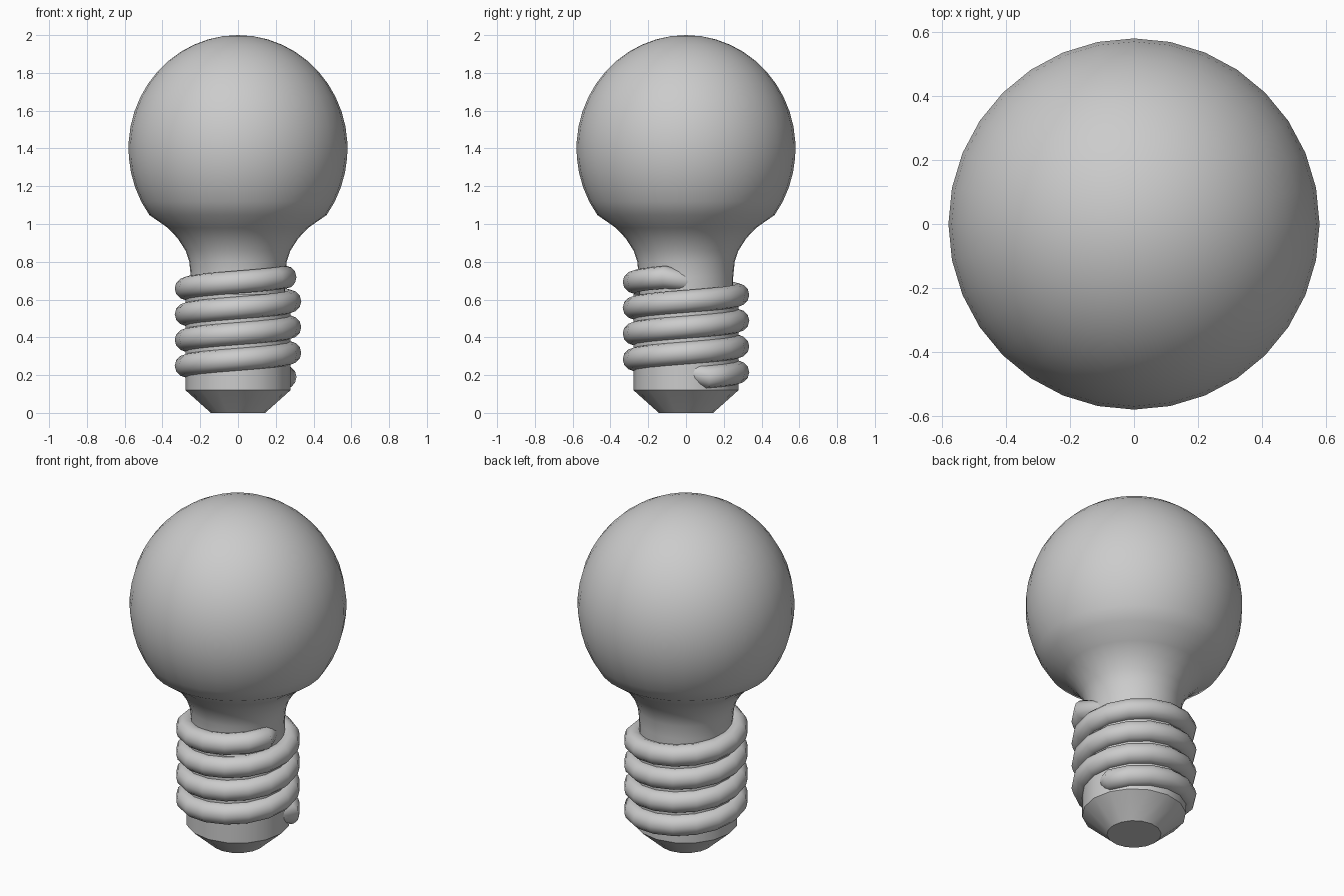
import bpy, bmesh
from math import sin, cos, pi, radians

if "Cube" in bpy.data.objects:
    bpy.data.objects.remove(bpy.data.objects["Cube"])


def make_object(name, rings, close_first=True, close_last=True, smooth=35):
    """Skin a list of equally sized rings; a single-point ring becomes a pole."""
    bm = bmesh.new()
    loops = [[bm.verts.new(p) for p in ring] for ring in rings]
    for a, b in zip(loops, loops[1:]):
        n = len(a)
        for i in range(n):
            j = (i + 1) % n
            if len(b) == 1:
                bm.faces.new((a[i], a[j], b[0]))
            else:
                bm.faces.new((a[i], a[j], b[j], b[i]))
    if close_first:
        bm.faces.new(loops[0][::-1])
    if close_last and len(loops[-1]) > 1:
        bm.faces.new(loops[-1])
    bmesh.ops.recalc_face_normals(bm, faces=bm.faces)
    mesh = bpy.data.meshes.new(name)
    bm.to_mesh(mesh)
    bm.free()
    obj = bpy.data.objects.new(name, mesh)
    bpy.context.collection.objects.link(obj)
    bpy.ops.object.select_all(action='DESELECT')
    obj.select_set(True)
    bpy.context.view_layer.objects.active = obj
    bpy.ops.object.shade_smooth_by_angle(angle=radians(smooth))
    return obj


def lathe(name, profile, sides):
    rings = []
    for r, z in profile:
        if r == 0:
            rings.append([(0, 0, z)])
        else:
            rings.append([(r * cos(2 * pi * i / sides), r * sin(2 * pi * i / sides), z)
                          for i in range(sides)])
    return make_object(name, rings)


# Glass bulb: flared neck running into a slightly tall sphere
neck = [(0.25, 0.60), (0.25, 0.72), (0.258, 0.80), (0.278, 0.86),
        (0.32, 0.925), (0.372, 0.98)]
globe = []
for k in range(17):
    a = radians(-36 + 126 * k / 16)
    globe.append((0.58 * cos(a) if k < 16 else 0, 1.40 + 0.60 * sin(a)))
lathe("glass_bulb", neck + globe, 32)

# Socket base: straight sleeve with a chamfered foot
lathe("socket_base", [(0.145, 0), (0.155, 0.01), (0.278, 0.12), (0.278, 0.63)], 16)

# Screw thread: four-turn coil whose ends sink into the sleeve
TUBE, COIL, STEPS, TURNS = 0.06, 0.275, 16, 4
PITCH, Z0 = 0.1365, 0.181
path = [(radians(3), 0.215, 0.215, 0.045)]
for s in range(1, STEPS * TURNS):
    path.append((2 * pi * s / STEPS, COIL, Z0 + PITCH * s / STEPS, TUBE))
path.append((2 * pi * TURNS + radians(10), 0.195, 0.69, 0.045))
rings = []
for ang, rad, z, t in path:
    ring = []
    for i in range(12):
        b = 2 * pi * i / 12
        r = rad + t * cos(b)
        ring.append((r * cos(ang), r * sin(ang), z + t * sin(b)))
    rings.append(ring)
make_object("screw_thread", rings, smooth=60)
